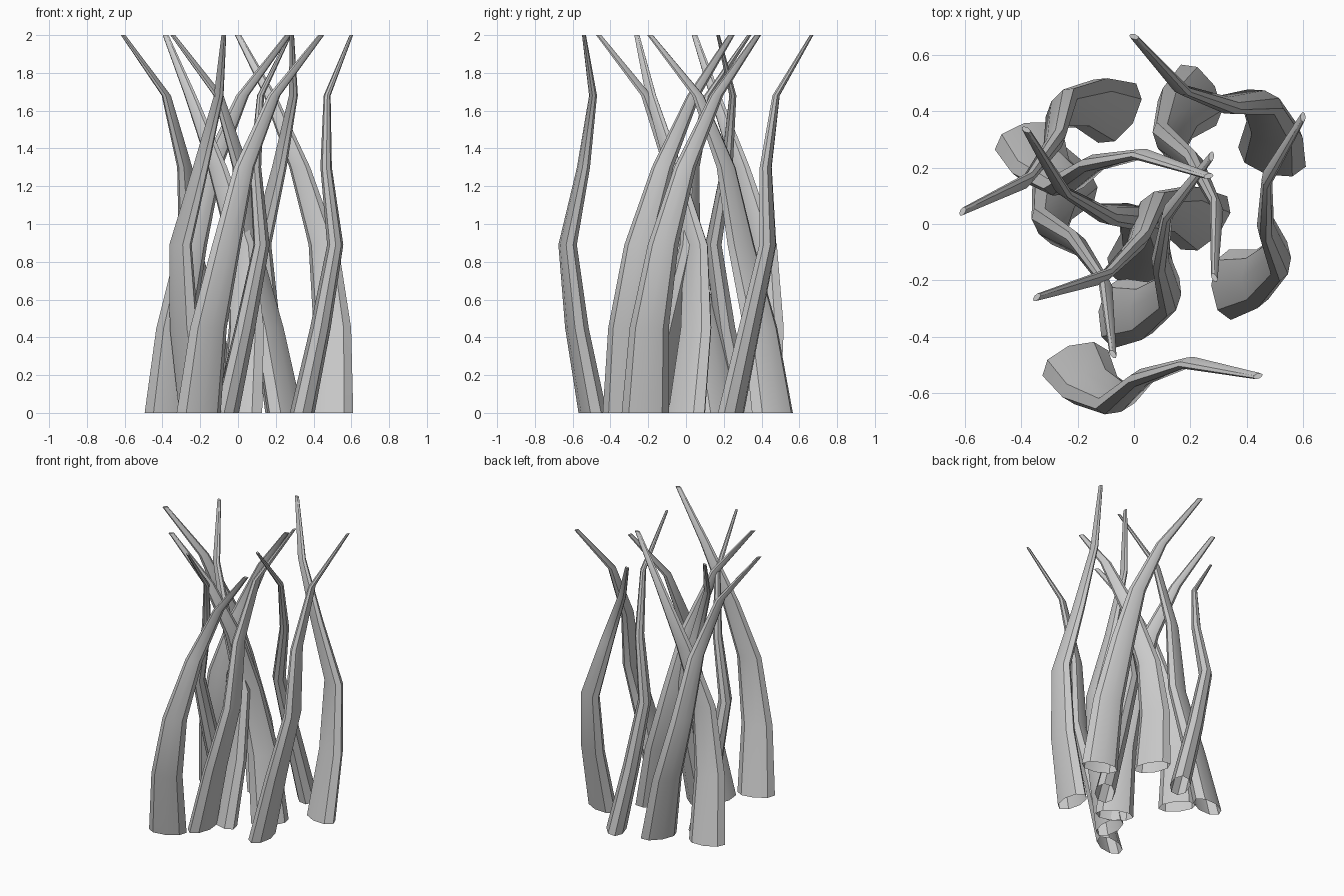
import bpy, bmesh, math

cube = bpy.data.objects.get("Cube")
if cube:
    bpy.data.objects.remove(cube, do_unlink=True)

# One flat grey for every stem
grey = bpy.data.materials.new("light_grey")
grey.use_nodes = True
colour = (0.6, 0.6, 0.6, 1.0)
grey.diffuse_color = colour
grey.node_tree.nodes["Principled BSDF"].inputs["Base Color"].default_value = colour

SIDES = 8
HALF_WIDE, HALF_THIN = 0.125, 0.066      # flattened section at the foot
TURN = math.radians(-16)                 # direction of the wide axis

# Winding path of a stem, measured from its tip: x, y, z, section scale
PATH = [
    (0.490, -0.427, 0.00, 1.00),
    (0.499, -0.329, 0.45, 0.83),
    (0.452, -0.232, 0.89, 0.65),
    (0.327, -0.243, 1.30, 0.46),
    (0.170, -0.188, 1.68, 0.28),
    (0.000, 0.000, 2.00, 0.14),
]

# Tip position and turn of each stem: x, y, degrees
STEMS = [
    (0.00, 0.665, 0),
    (0.60, 0.38, -72.5),
    (0.275, 0.24, -80),
    (0.285, -0.19, 136),
    (0.44, -0.54, -143),
    (-0.345, -0.26, 65),
    (-0.608, 0.045, 73.5),
    (-0.383, 0.335, -11),
    (-0.075, -0.462, 144),
    (0.265, 0.17, -150),
]


def stem_mesh():
    """Tapered eight-sided tube with an open foot and a closed tip."""
    bm = bmesh.new()
    rings = []
    for px, py, pz, s in PATH:
        ring = []
        for i in range(SIDES):
            a = 2 * math.pi * i / SIDES
            u, v = HALF_WIDE * s * math.cos(a), HALF_THIN * s * math.sin(a)
            ring.append(bm.verts.new((
                px + u * math.cos(TURN) - v * math.sin(TURN),
                py + u * math.sin(TURN) + v * math.cos(TURN), pz)))
        rings.append(ring)
    for low, high in zip(rings, rings[1:]):
        for i in range(SIDES):
            j = (i + 1) % SIDES
            bm.faces.new((low[i], low[j], high[j], high[i]))
    bm.faces.new(rings[-1])
    mesh = bpy.data.meshes.new("stem")
    bm.to_mesh(mesh)
    bm.free()
    mesh.materials.append(grey)
    return mesh


# Ten turned copies share the same stem
mesh = stem_mesh()
for n, (x, y, deg) in enumerate(STEMS, 1):
    ob = bpy.data.objects.new(f"stem_{n}", mesh)
    bpy.context.collection.objects.link(ob)
    ob.location = (x, y, 0)
    ob.rotation_euler.z = math.radians(deg)

# Smooth bends, crisp ridges
bpy.ops.object.select_all(action='DESELECT')
ob.select_set(True)
bpy.context.view_layer.objects.active = ob
bpy.ops.object.shade_smooth_by_angle(angle=math.radians(32))
